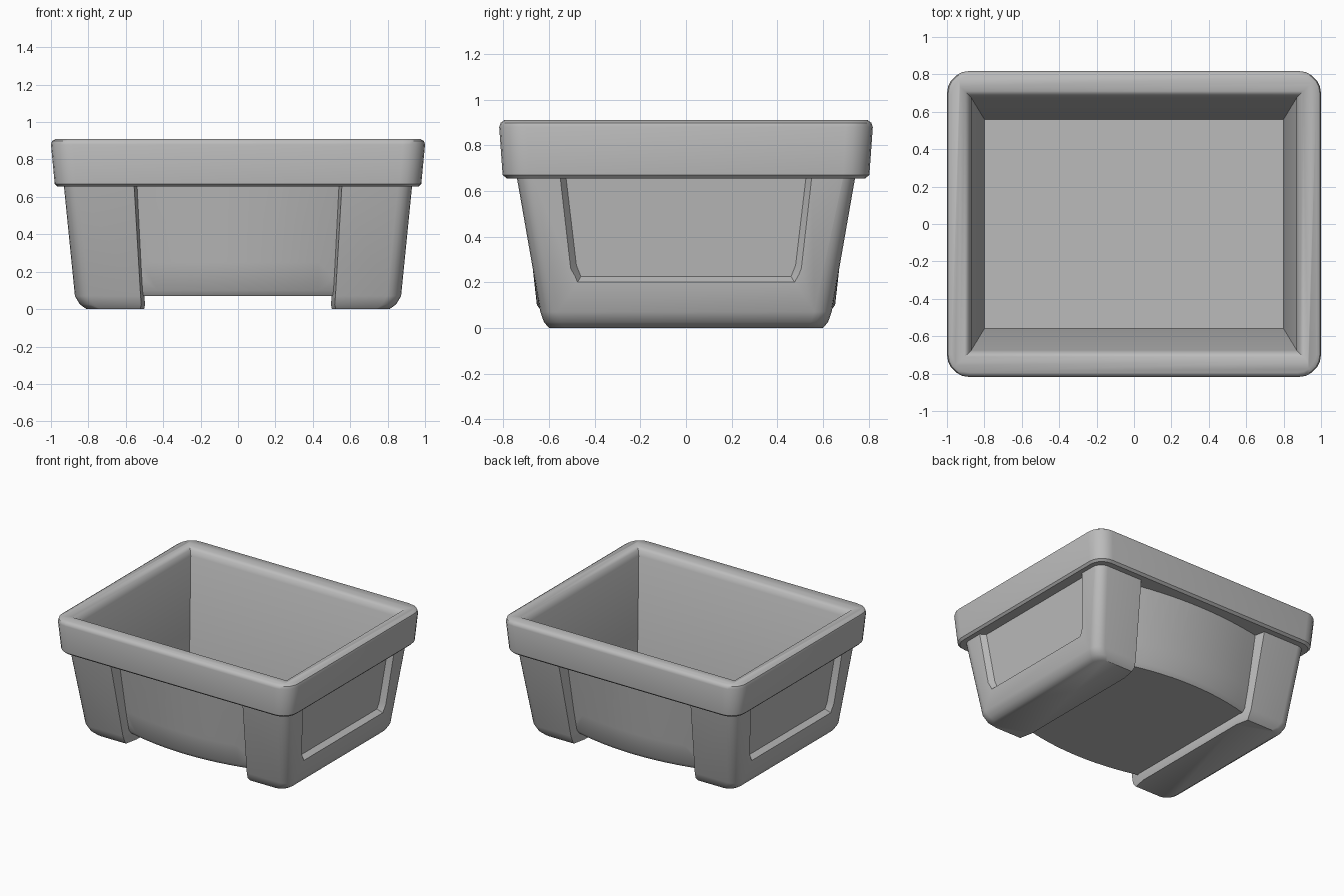
import bpy, bmesh
from math import sin, cos, pi, radians

if "Cube" in bpy.data.objects:
    bpy.data.objects.remove(bpy.data.objects["Cube"], do_unlink=True)

grey = bpy.data.materials.new("mid grey")
grey.use_nodes = True
grey.diffuse_color = (0.5, 0.5, 0.5, 1)
grey.node_tree.nodes["Principled BSDF"].inputs["Base Color"].default_value = (0.5, 0.5, 0.5, 1)


def loft(name, rings):
    """Closed solid through rings with equal point counts."""
    bm = bmesh.new()
    loops = [[bm.verts.new(p) for p in ring] for ring in rings]
    for a, b in zip(loops, loops[1:]):
        for i in range(len(a)):
            j = (i + 1) % len(a)
            bm.faces.new((a[i], a[j], b[j], b[i]))
    bm.faces.new(loops[0][::-1])
    bm.faces.new(loops[-1])
    bmesh.ops.recalc_face_normals(bm, faces=bm.faces)
    mesh = bpy.data.meshes.new(name)
    bm.to_mesh(mesh)
    bm.free()
    mesh.materials.append(grey)
    obj = bpy.data.objects.new(name, mesh)
    bpy.context.collection.objects.link(obj)
    return obj


def combine(obj, other, operation):
    """Apply a boolean and discard the second solid."""
    mod = obj.modifiers.new("cut", 'BOOLEAN')
    mod.operation, mod.object, mod.solver = operation, other, 'EXACT'
    bpy.context.view_layer.update()
    bpy.context.view_layer.objects.active = obj
    bpy.ops.object.modifier_apply(modifier=mod.name)
    bpy.data.objects.remove(other, do_unlink=True)


def corner(cx, cy, r, start, z, seg=5):
    angles = [start + pi / 2 * i / seg for i in range(seg + 1)]
    return [(cx + r * cos(a), cy + r * sin(a), z) for a in angles]


def round_rect(hx, hy, r, z):
    x, y = hx - r, hy - r
    return (corner(x, y, r, 0, z) + corner(-x, y, r, pi / 2, z)
            + corner(-x, -y, r, pi, z) + corner(x, -y, r, 1.5 * pi, z))


def rect(hx, hy, z):
    return [(hx, hy, z), (-hx, hy, z), (-hx, -hy, z), (hx, -hy, z)]


def end_ring(side, hx, hy, inner, z, r=0.075):
    """U-shaped end section: rounded outside, splayed wall inside."""
    pts = ([(inner, -hy, z)] + corner(hx - r, r - hy, r, -pi / 2, z)
           + corner(hx - r, hy - r, r, 0, z)
           + [(inner, hy, z), (inner - 0.02, hy - 0.1, z), (inner - 0.02, 0.1 - hy, z)])
    return [(side * x, y, z) for x, y, z in pts]


def bulge_ring(edge, centre, z, half=0.6, seg=14):
    """Section whose front and back bow outwards."""
    xs = [half * (2 * i / seg - 1) for i in range(seg + 1)]
    arc = [(x, -edge - (centre - edge) * (1 - (x / half) ** 2), z) for x in xs]
    return arc + [(-x, -y, z) for x, y, z in arc]


def recess_ring(side, depth, grow):
    """Panel outline parallel to the sloping end wall."""
    half = [(0.475 + grow * 0.6, 0.2 - grow), (0.505 + grow, 0.26 - grow * 0.6),
            (0.56 + grow, 0.74)]
    outline = half + [(-y, z) for y, z in reversed(half)]
    return [(side * (0.865 + 0.1 * z + depth), y, z) for y, z in outline]


# Bowed middle section
body = loft("container", [bulge_ring(0.535, 0.63, 0.07), bulge_ring(0.555, 0.653, 0.1),
                          bulge_ring(0.585, 0.67, 0.25), bulge_ring(0.655, 0.72, 0.7)])

# End blocks with recessed panels
for side in (1, -1):
    end = loft("end_block", [end_ring(side, 0.81, 0.60, 0.522, 0),
                             end_ring(side, 0.845, 0.622, 0.517, 0.025),
                             end_ring(side, 0.872, 0.638, 0.521, 0.07),
                             end_ring(side, 0.935, 0.748, 0.558, 0.7)])
    panel = loft("panel_cutter", [recess_ring(side, -0.04, -0.025),
                                  recess_ring(side, 0.04, 0.025)])
    combine(end, panel, 'DIFFERENCE')
    combine(body, end, 'UNION')

# Thick rounded rim
rim = loft("rim", [round_rect(0.965, 0.785, 0.1, 0.655), round_rect(0.98, 0.803, 0.115, 0.67),
                   round_rect(1.0, 0.818, 0.12, 0.88), round_rect(0.994, 0.812, 0.114, 0.898),
                   round_rect(0.975, 0.795, 0.1, 0.91)])
combine(body, rim, 'UNION')

# Hollow inside with a flared lip
cavity = loft("cavity_cutter", [rect(0.8, 0.56, 0.12), rect(0.87, 0.675, 0.85),
                                rect(0.885, 0.69, 0.885), rect(0.905, 0.71, 0.903),
                                rect(0.93, 0.735, 0.91), rect(0.935, 0.74, 0.95)])
combine(body, cavity, 'DIFFERENCE')

bpy.ops.object.select_all(action='DESELECT')
body.select_set(True)
bpy.context.view_layer.objects.active = body
bpy.ops.object.shade_smooth_by_angle(angle=radians(38))
